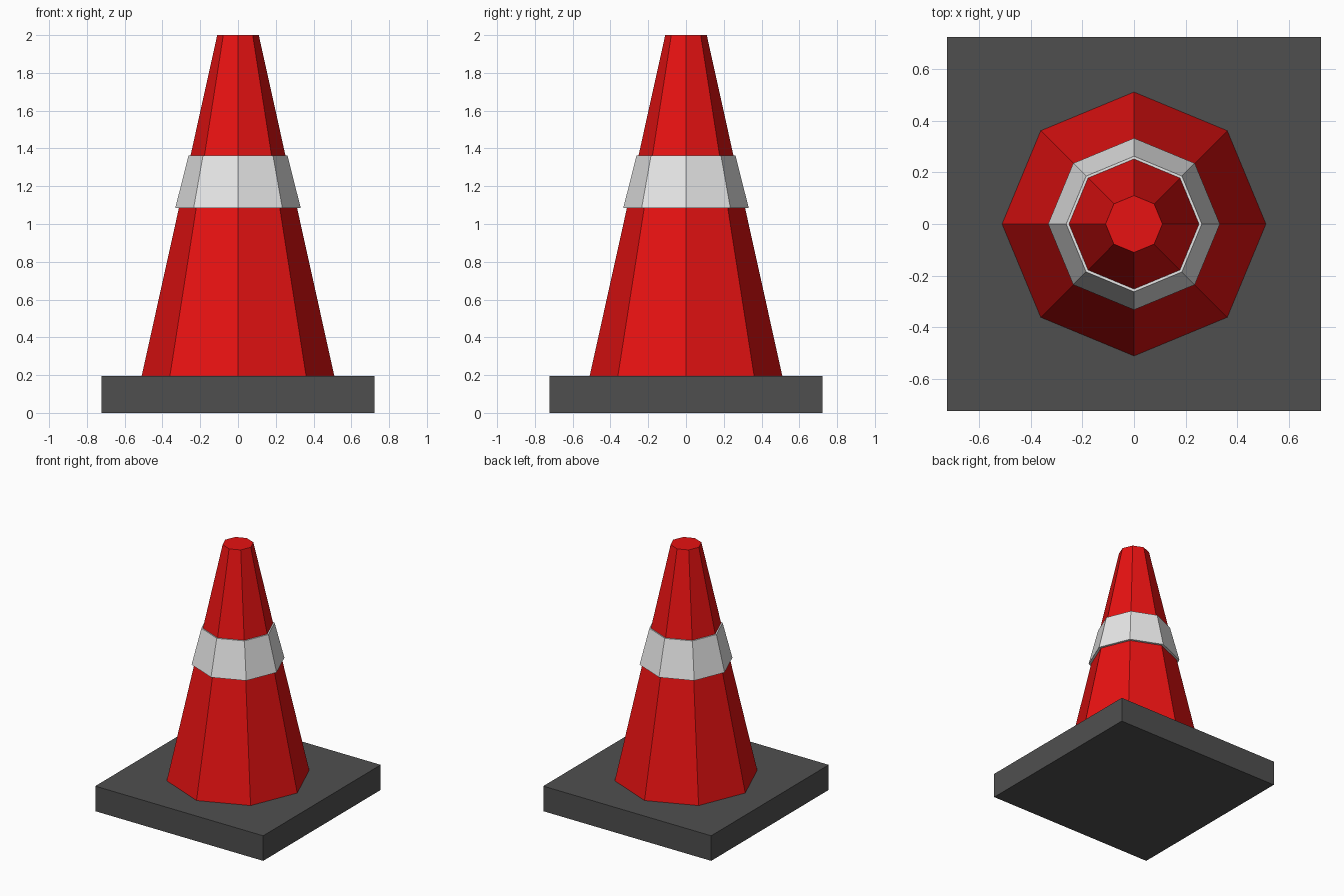
import bpy

if "Cube" in bpy.data.objects:
    bpy.data.objects.remove(bpy.data.objects["Cube"], do_unlink=True)


def material(name, color):
    mat = bpy.data.materials.new(name)
    mat.use_nodes = True
    mat.diffuse_color = color
    mat.node_tree.nodes["Principled BSDF"].inputs["Base Color"].default_value = color
    return mat


def octagon_frustum(name, r_bottom, r_top, z_bottom, z_top, mat):
    """Flat-shaded eight-sided cone section with corners on the axes."""
    bpy.ops.mesh.primitive_cone_add(
        vertices=8, radius1=r_bottom, radius2=r_top, depth=z_top - z_bottom,
        location=(0, 0, (z_bottom + z_top) / 2))
    obj = bpy.context.object
    obj.name = name
    obj.data.materials.append(mat)
    return obj


red = material("cone red", (0.8, 0.006, 0.006, 1))
white = material("stripe white", (0.8, 0.8, 0.8, 1))
dark = material("base dark grey", (0.078, 0.078, 0.078, 1))

# Square base slab
base_width, base_height = 1.445, 0.195
bpy.ops.mesh.primitive_cube_add(size=1, location=(0, 0, base_height / 2))
base = bpy.context.object
base.name = "base"
base.scale = (base_width, base_width, base_height)
bpy.ops.object.transform_apply(location=False, rotation=False, scale=True)
base.data.materials.append(dark)

# Tapered body
octagon_frustum("cone_body", 0.51, 0.11, base_height, 2.0, red)

# Reflective collar standing slightly proud of the body
octagon_frustum("reflective_stripe", 0.332, 0.262, 1.085, 1.362, white)
